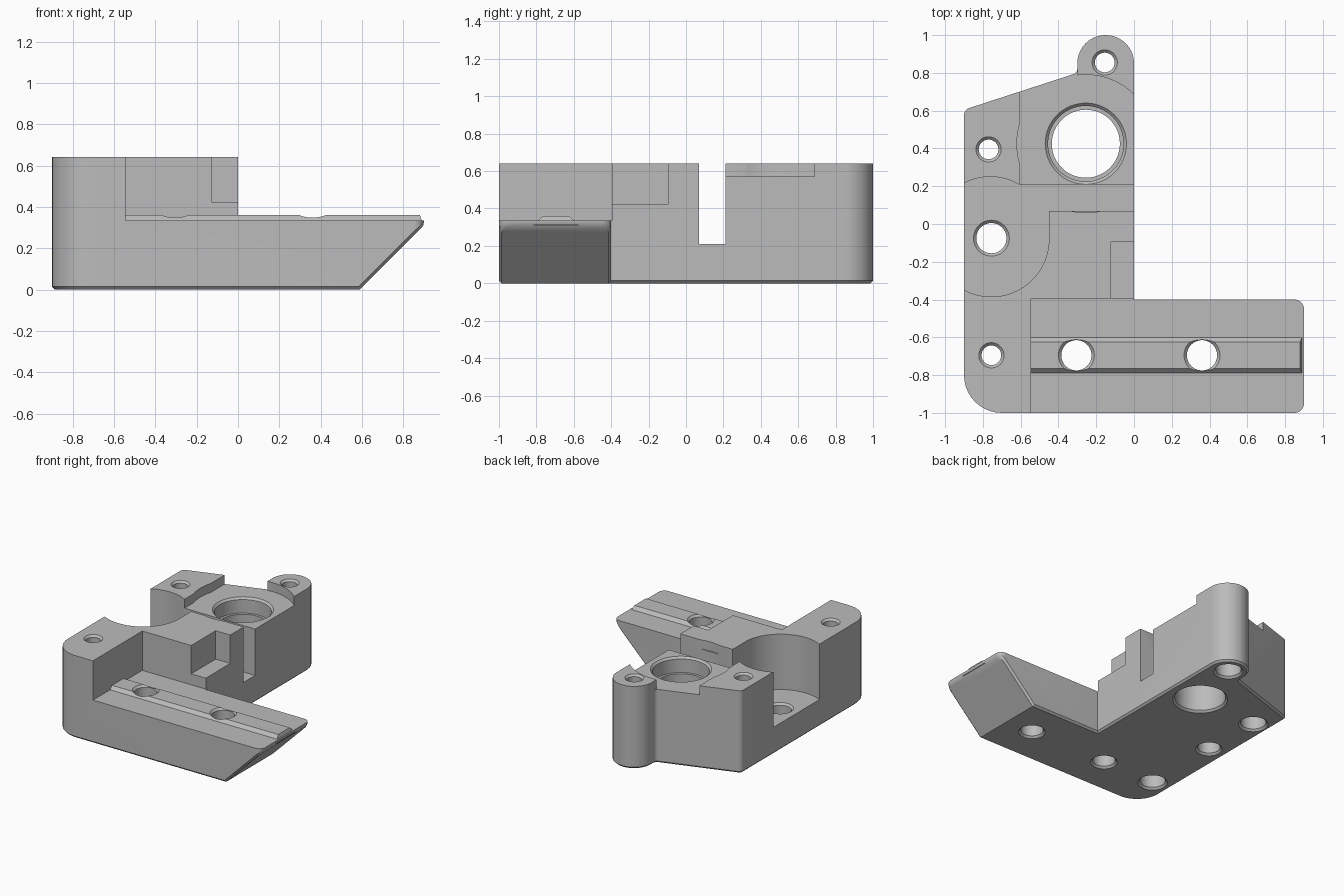
import bpy, bmesh, math
from mathutils import Vector

if "Cube" in bpy.data.objects:
    bpy.data.objects.remove(bpy.data.objects["Cube"], do_unlink=True)

grey = bpy.data.materials.new("light grey")
grey.use_nodes = True
colour = (0.5, 0.5, 0.5, 1)
grey.diffuse_color = colour
grey.node_tree.nodes["Principled BSDF"].inputs["Base Color"].default_value = colour


def make(name, bm):
    bmesh.ops.recalc_face_normals(bm, faces=bm.faces)
    mesh = bpy.data.meshes.new(name)
    bm.to_mesh(mesh)
    bm.free()
    ob = bpy.data.objects.new(name, mesh)
    ob.data.materials.append(grey)
    bpy.context.collection.objects.link(ob)
    return ob


def rounded(corners, steps=10):
    """Outline from (x, y, radius) corners."""
    out = []
    for i, (x, y, r) in enumerate(corners):
        p = Vector((x, y))
        if r == 0:
            out.append(p)
            continue
        a = (Vector(corners[i - 1][:2]) - p).normalized()
        b = (Vector(corners[(i + 1) % len(corners)][:2]) - p).normalized()
        half = a.angle(b) / 2
        centre = p + (a + b).normalized() * r / math.sin(half)
        start = p + a * r / math.tan(half) - centre
        end = p + b * r / math.tan(half) - centre
        turn = math.atan2(start.cross(end), start.dot(end))
        for k in range(steps + 1):
            t = turn * k / steps
            c, s = math.cos(t), math.sin(t)
            out.append(centre + Vector((c * start.x - s * start.y,
                                        s * start.x + c * start.y)))
    return out


def prism(points, z0, z1):
    bm = bmesh.new()
    face = bm.faces.new([bm.verts.new((p[0], p[1], z0)) for p in points])
    top = bmesh.ops.extrude_face_region(bm, geom=[face])["geom"]
    bmesh.ops.translate(bm, vec=(0, 0, z1 - z0),
                        verts=[v for v in top if isinstance(v, bmesh.types.BMVert)])
    bmesh.ops.recalc_face_normals(bm, faces=bm.faces)
    return bm


def box(x0, x1, y0, y1, z0, z1=0.8):
    return prism([(x0, y0), (x1, y0), (x1, y1), (x0, y1)], z0, z1)


def lathe(x, y, profile, n=48):
    """Closed solid of revolution from (radius, z) pairs."""
    bm = bmesh.new()
    rings = [[bm.verts.new((x + r * math.cos(k * math.tau / n),
                            y + r * math.sin(k * math.tau / n), z))
              for k in range(n)] for r, z in profile]
    for lo, hi in zip(rings, rings[1:]):
        for k in range(n):
            j = (k + 1) % n
            bm.faces.new((lo[k], lo[j], hi[j], hi[k]))
    bm.faces.new(rings[0])
    bm.faces.new(rings[-1])
    return bm


def combine(body, bm, operation="DIFFERENCE"):
    tool = make("tool", bm)
    tool.hide_render = True
    mod = body.modifiers.new("join", "BOOLEAN")
    mod.operation = operation
    mod.solver = "EXACT"
    mod.object = tool
    bpy.context.view_layer.objects.active = body
    bpy.ops.object.modifier_apply(modifier=mod.name)
    bpy.data.objects.remove(tool, do_unlink=True)


# Bracket blank: rounded outline, sloped arm tip, chamfered underside
H = 0.64
outline = rounded([(-0.9, -1, 0.2), (0.9, -1, 0.05), (0.9, -0.4, 0.05), (0, -0.4, 0),
                   (0, 1, 0.149), (-0.3, 1, 0.149), (-0.3, 0.8, 0.03), (-0.9, 0.605, 0.04)])
bm = prism(outline, 0, H)
bmesh.ops.bisect_plane(bm, geom=bm.verts[:] + bm.edges[:] + bm.faces[:],
                       plane_co=(0.59, 0, 0), plane_no=(1, 0, -1), clear_outer=True)
bmesh.ops.holes_fill(bm, edges=[e for e in bm.edges if e.is_boundary], sides=0)
bmesh.ops.recalc_face_normals(bm, faces=bm.faces)
rim = [e for e in bm.edges if len(e.link_faces) == 2
       and sum(f.normal.z < -0.5 for f in e.link_faces) == 1]
bmesh.ops.bevel(bm, geom=rim, offset=0.014, segments=1, affect="EDGES", clamp_overlap=False)
bracket = make("mounting_bracket", bm)

# Low arm, corner notch, cross slot and round pocket
BORE = (-0.255, 0.425)
for cutter in (
    box(-0.545, 1.1, -1.1, -0.395, 0.335),
    box(-0.125, 0.1, -0.5, -0.095, 0.42),
    box(-1.1, 0.1, 0.07, 0.21, 0.21),
    box(-1.1, -0.45, -0.08, 0.2, 0.21),
    lathe(-0.755, -0.08, [(0.305, 0.21), (0.305, 0.8)], 96),
    lathe(-0.76, -0.05, [(0.3, 0.21), (0.3, 0.8)], 96),
    box(-0.605, -0.3, 0.15, 0.9, 0.57),
    box(-0.35, 0.1, 0.15, 0.42, 0.57),
    lathe(*BORE, [(0.365, 0.57), (0.365, 0.8)], 96),
):
    combine(bracket, cutter)

# Raised rail along the arm, with tapered sides
rail = box(-0.6, 0.898, -0.815, -0.575, 0.31, 0.36)
for v in rail.verts:
    if v.co.z > 0.35:
        v.co.y += 0.05 if v.co.y < -0.695 else -0.05
        if v.co.x > 0:
            v.co.x -= 0.018
combine(bracket, rail, "UNION")

# Plain through holes, chamfered at both ends
C = 0.015
for x, y, top in ((-0.305, -0.695, 0.36), (0.36, -0.695, 0.36), (-0.755, -0.075, 0.21)):
    r = 0.08
    combine(bracket, lathe(x, y, [(r + 2 * C, -C), (r, C), (r, top - C), (r + 2 * C, top + C)]))

# Screw holes, counterbored from below
for x, y in ((-0.755, -0.695), (-0.77, 0.395), (-0.155, 0.855)):
    r, wide = 0.052, 0.09
    combine(bracket, lathe(x, y, [(wide + 2 * C, -C), (wide, C), (wide, 0.2), (r, 0.2),
                                  (r, H - C), (r + 2 * C, H + C)]))

# Large stepped bore
combine(bracket, lathe(*BORE, [(0.18 + 2 * C, -C), (0.18, C), (0.18, 0.45), (0.2, 0.45),
                               (0.2, 0.57 - C), (0.2 + 2 * C, 0.57 + C)], 96))

bpy.ops.object.select_all(action="DESELECT")
bracket.select_set(True)
bpy.context.view_layer.objects.active = bracket
bpy.ops.object.shade_smooth_by_angle(angle=math.radians(30))
